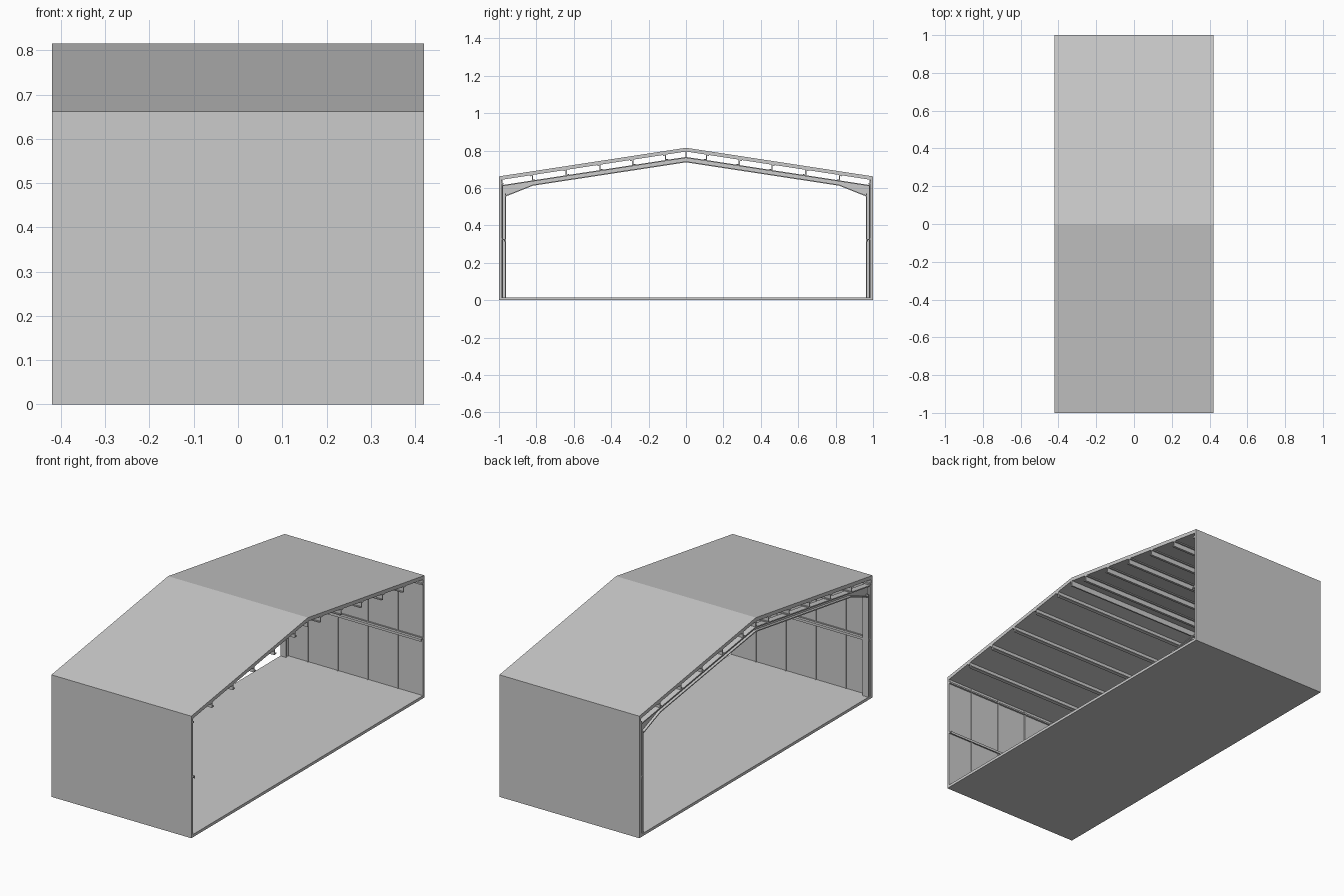
import bpy, bmesh

if "Cube" in bpy.data.objects:
    bpy.data.objects.remove(bpy.data.objects["Cube"])

X0, X1 = -0.42, 0.42
SLOPE = 0.153


def slope_z(ridge, y):
    return ridge - SLOPE * abs(y)


def prism(name, pts, x0=X0, x1=X1, mirror=False):
    """Extrude a (y, z) outline along x, optionally mirrored across y = 0."""
    bm = bmesh.new()
    face = bm.faces.new([bm.verts.new((x0, y, z)) for y, z in pts])
    ext = bmesh.ops.extrude_face_region(bm, geom=[face], use_keep_orig=True)
    verts = [g for g in ext["geom"] if isinstance(g, bmesh.types.BMVert)]
    bmesh.ops.translate(bm, verts=verts, vec=(x1 - x0, 0, 0))
    bmesh.ops.recalc_face_normals(bm, faces=bm.faces[:])
    me = bpy.data.meshes.new(name)
    bm.to_mesh(me)
    bm.free()
    ob = bpy.data.objects.new(name, me)
    bpy.context.collection.objects.link(ob)
    if mirror:
        mod = ob.modifiers.new("Mirror", "MIRROR")
        mod.use_axis = (False, True, False)
        mod.use_mirror_merge = False
    return ob


def rect(y0, z0, y1, z1):
    return [(y0, z0), (y1, z0), (y1, z1), (y0, z1)]


def band(upper, lower):
    """Symmetric strip between two half-lines that run from eave to ridge."""
    def full(line):
        return line + [(-y, z) for y, z in reversed(line[:-1])]
    return full(upper) + full(lower)[::-1]


# Floor slab, side walls and pitched roof
prism("floor", rect(-1, 0, 1, 0.015))
prism("wall", [(0.986, 0.015), (1, 0.015), (1, 0.642), (0.986, 0.642 + 0.014 * SLOPE)], mirror=True)
prism("roof", band([(1, 0.662), (0, 0.815)], [(1, 0.642), (0, 0.795)]))

# Panel seams on the inner wall faces
for i, x in enumerate((-0.27, -0.09, 0.09, 0.27)):
    prism(f"wall_seam_{i}", rect(0.981, 0.015, 0.986, 0.642), x - 0.003, x + 0.003, True)

# Z-section purlins following the roof slope
for i, y in enumerate((0.11, 0.285, 0.46, 0.64, 0.82)):
    shape = [(-0.003, 0), (0.014, 0), (0.014, 0.005), (0.003, 0.005),
             (0.003, 0.03), (-0.014, 0.03), (-0.014, 0.025), (-0.003, 0.025)]
    prism(f"purlin_{i}", [(y + dy, slope_z(0.795, y + dy) - h) for dy, h in shape], mirror=True)
prism("ridge_purlin", [(-0.004, 0.765), (0.004, 0.765), (0.004, 0.794), (0, 0.795), (-0.004, 0.794)])

# Z-section girts halfway up the walls and slim eave struts
prism("girt", [(0.986, 0.332), (0.982, 0.332), (0.982, 0.327), (0.968, 0.327), (0.968, 0.314),
               (0.972, 0.314), (0.972, 0.322), (0.986, 0.322)], mirror=True)
prism("eave_strut", rect(0.976, 0.618, 0.986, 0.626), mirror=True)

# Portal frame at the left end: I-section columns and haunched rafter
FX0, FX1 = X0, -0.386
WX0, WX1 = -0.406, -0.400
prism("column_web", rect(0.963, 0.015, 0.984, 0.61), WX0, WX1, True)
prism("column_inner_flange", rect(0.963, 0.015, 0.968, 0.57), FX0, FX1, True)
prism("column_outer_flange", rect(0.979, 0.015, 0.984, 0.61), FX0, FX1, True)
top = [(0.984, slope_z(0.766, 0.984)), (0, 0.766)]
low = [(0.963, 0.555), (0.82, 0.612), (0, 0.737)]


def shift(line, dz):
    return [(y, z + dz) for y, z in line]


prism("rafter_top_flange", band(top, shift(top, -0.006)), FX0, FX1)
prism("rafter_bottom_flange", band(shift(low, 0.006), low), FX0, FX1)
prism("rafter_web", band(shift(top, -0.003), [(0.984, 0.555)] + shift(low, 0.003)), WX0, WX1)
